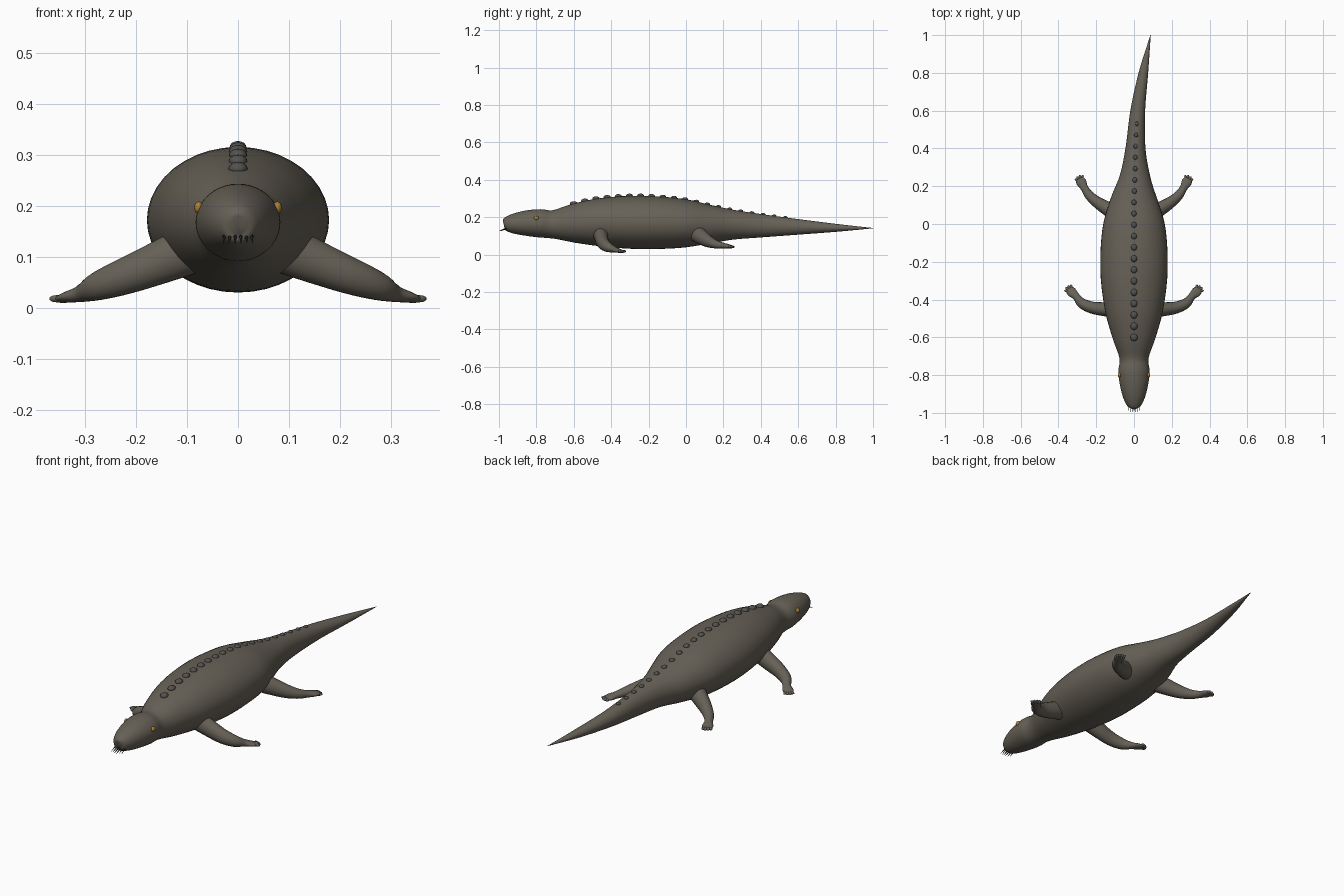
import bpy
import bmesh
import math
from mathutils import Vector, Matrix

if "Cube" in bpy.data.objects:
    bpy.data.objects.remove(bpy.data.objects["Cube"], do_unlink=True)


def material(name, color):
    mat = bpy.data.materials.new(name)
    mat.use_nodes = True
    mat.diffuse_color = (*color, 1)
    mat.node_tree.nodes["Principled BSDF"].inputs["Base Color"].default_value = (*color, 1)
    return mat


SKIN = material("olive grey skin", (0.135, 0.12, 0.095))
SCUTE = material("dark grey scute", (0.09, 0.085, 0.075))
GOLD = material("gold eye", (0.4, 0.22, 0.03))
DARK = material("dark tooth", (0.03, 0.028, 0.025))


def finish(name, bm, mat):
    """Turn a bmesh into a smooth shaded object."""
    bmesh.ops.recalc_face_normals(bm, faces=bm.faces)
    mesh = bpy.data.meshes.new(name)
    bm.to_mesh(mesh)
    bm.free()
    mesh.materials.append(mat)
    for poly in mesh.polygons:
        poly.use_smooth = True
    obj = bpy.data.objects.new(name, mesh)
    bpy.context.collection.objects.link(obj)
    return obj


def smooth_sections(sections, steps):
    """Catmull-Rom interpolation of section tuples."""
    keys = [Vector(s) for s in sections]
    keys = [keys[0]] + keys + [keys[-1]]
    out = []
    for a, b, c, d in zip(keys, keys[1:], keys[2:], keys[3:]):
        for i in range(steps):
            t = i / steps
            out.append(b + (c - a) * (t / 2) + (a * 2 - b * 5 + c * 4 - d) * (t * t / 2)
                       + (b * 3 - a - c * 3 + d) * (t ** 3 / 2))
    return out + [keys[-1]]


def loft(name, sections, mat, sides=24, steps=4):
    """Skin elliptical rings, each given as x, y, z, half width, half height."""
    rings = smooth_sections(sections, steps)
    bm = bmesh.new()
    loops = []
    for i, ring in enumerate(rings):
        ahead, behind = rings[min(i + 1, len(rings) - 1)], rings[max(i - 1, 0)]
        tangent = Vector((ahead - behind)[:3]).normalized()
        side = tangent.cross(Vector((0, 0, 1))).normalized()
        up = side.cross(tangent)
        loop = []
        for k in range(sides):
            a = math.tau * k / sides
            offset = side * (math.cos(a) * ring[3]) + up * (math.sin(a) * ring[4])
            loop.append(bm.verts.new(Vector(ring[:3]) + offset))
        loops.append(loop)
    for low, high in zip(loops, loops[1:]):
        for k in range(sides):
            n = (k + 1) % sides
            bm.faces.new((low[k], low[n], high[n], high[k]))
    bm.faces.new(loops[0])
    bm.faces.new(loops[-1])
    return finish(name, bm, mat)


def ellipsoid(name, center, radii, mat, turn=0, segments=16):
    bm = bmesh.new()
    matrix = Matrix.Translation(center) @ Matrix.Rotation(turn, 4, "Z") @ Matrix.Diagonal((*radii, 1))
    bmesh.ops.create_uvsphere(bm, u_segments=segments, v_segments=segments // 2, radius=1, matrix=matrix)
    return finish(name, bm, mat)


# Head, trunk and tail in one skin: y, x, top, bottom, half width
PROFILE = [
    (-0.975, 0, 0.18, 0.145, 0.012), (-0.965, 0, 0.2, 0.128, 0.034),
    (-0.92, 0, 0.22, 0.112, 0.057), (-0.85, 0, 0.237, 0.1, 0.075),
    (-0.78, 0, 0.243, 0.092, 0.083), (-0.71, 0, 0.238, 0.086, 0.077),
    (-0.6, 0, 0.272, 0.064, 0.115), (-0.45, 0, 0.303, 0.044, 0.155),
    (-0.25, 0, 0.315, 0.03, 0.178), (-0.03, 0, 0.3, 0.036, 0.168),
    (0.12, 0, 0.268, 0.058, 0.128), (0.25, 0.005, 0.24, 0.08, 0.082),
    (0.4, 0.008, 0.217, 0.092, 0.053), (0.6, 0.02, 0.19, 0.107, 0.039),
    (0.8, 0.05, 0.165, 0.122, 0.025), (0.96, 0.08, 0.147, 0.137, 0.006),
    (1, 0.088, 0.143, 0.141, 0.001),
]
loft("body", [(x, y, (t + b) / 2, w, (t - b) / 2) for y, x, t, b, w in PROFILE], SKIN, 40, 5)

# Row of scutes along the spine
SPINE = smooth_sections([(y, x, t) for y, x, t, b, w in PROFILE], 8)
for i in range(20):
    y = -0.6 + i * 0.0595
    near = min(SPINE, key=lambda s: abs(s[0] - y))
    after = min((s for s in SPINE if s[0] > near[0]), key=lambda s: s[0])
    blend = (y - near[0]) / (after[0] - near[0])
    spot = near.lerp(after, blend)
    r = 0.021 - 0.0005 * i
    ellipsoid(f"scute_{i + 1}", (spot[1], y, spot[2]), (r * 0.9, r, r * 0.65), SCUTE)

# Legs with splayed toes, mirrored to both sides
FRONT_LEG = [
    (0.08, -0.46, 0.12, 0.04, 0.05), (0.15, -0.452, 0.09, 0.037, 0.043),
    (0.22, -0.443, 0.062, 0.032, 0.036), (0.275, -0.42, 0.042, 0.027, 0.028),
    (0.305, -0.385, 0.028, 0.02, 0.017), (0.33, -0.36, 0.021, 0.026, 0.011),
    (0.345, -0.343, 0.016, 0.02, 0.007),
]
HIND_LEG = [
    (0.07, 0.04, 0.125, 0.045, 0.05), (0.13, 0.075, 0.1, 0.039, 0.043),
    (0.19, 0.112, 0.075, 0.031, 0.034), (0.235, 0.15, 0.058, 0.025, 0.024),
    (0.262, 0.19, 0.049, 0.02, 0.017), (0.278, 0.22, 0.045, 0.027, 0.013),
    (0.288, 0.24, 0.043, 0.022, 0.009),
]
for leg, sections in (("front", FRONT_LEG), ("hind", HIND_LEG)):
    for label, s in (("left", 1), ("right", -1)):
        path = [(s * x, y, z, w, h) for x, y, z, w, h in sections]
        loft(f"{leg}_leg_{label}", path, SKIN, 18)
        palm, tip = Vector(path[-2][:3]), Vector(path[-1][:3])
        heading = math.atan2(tip.y - palm.y, tip.x - palm.x)
        for n in range(4):
            angle = heading + (n - 1.5) * 0.42
            way = Vector((math.cos(angle), math.sin(angle), -0.15))
            ellipsoid(f"{leg}_toe_{label}_{n + 1}", palm + way * 0.023,
                      (0.019, 0.0085, 0.0075), SKIN, angle, 10)

# Eyes on the sides of the head
for label, s in (("left", 1), ("right", -1)):
    ellipsoid(f"eye_{label}", (s * 0.077, -0.8, 0.196), (0.009, 0.013, 0.012), GOLD)

# Small pointed teeth at the snout
for n in range(6):
    x = (n - 2.5) * 0.0105
    root = Vector((x, -0.962 + abs(x) * 0.25, 0.142))
    tip = Vector((x * 1.1, -1 + abs(x) * 0.35, 0.126))
    if n in (2, 3):
        tip.y = -1
    way = tip - root
    bm = bmesh.new()
    matrix = Matrix.Translation((root + tip) / 2) @ way.to_track_quat("Z", "Y").to_matrix().to_4x4()
    bmesh.ops.create_cone(bm, cap_ends=True, segments=8, radius1=0.004, radius2=0.0004,
                          depth=way.length, matrix=matrix)
    finish(f"tooth_{n + 1}", bm, DARK)
